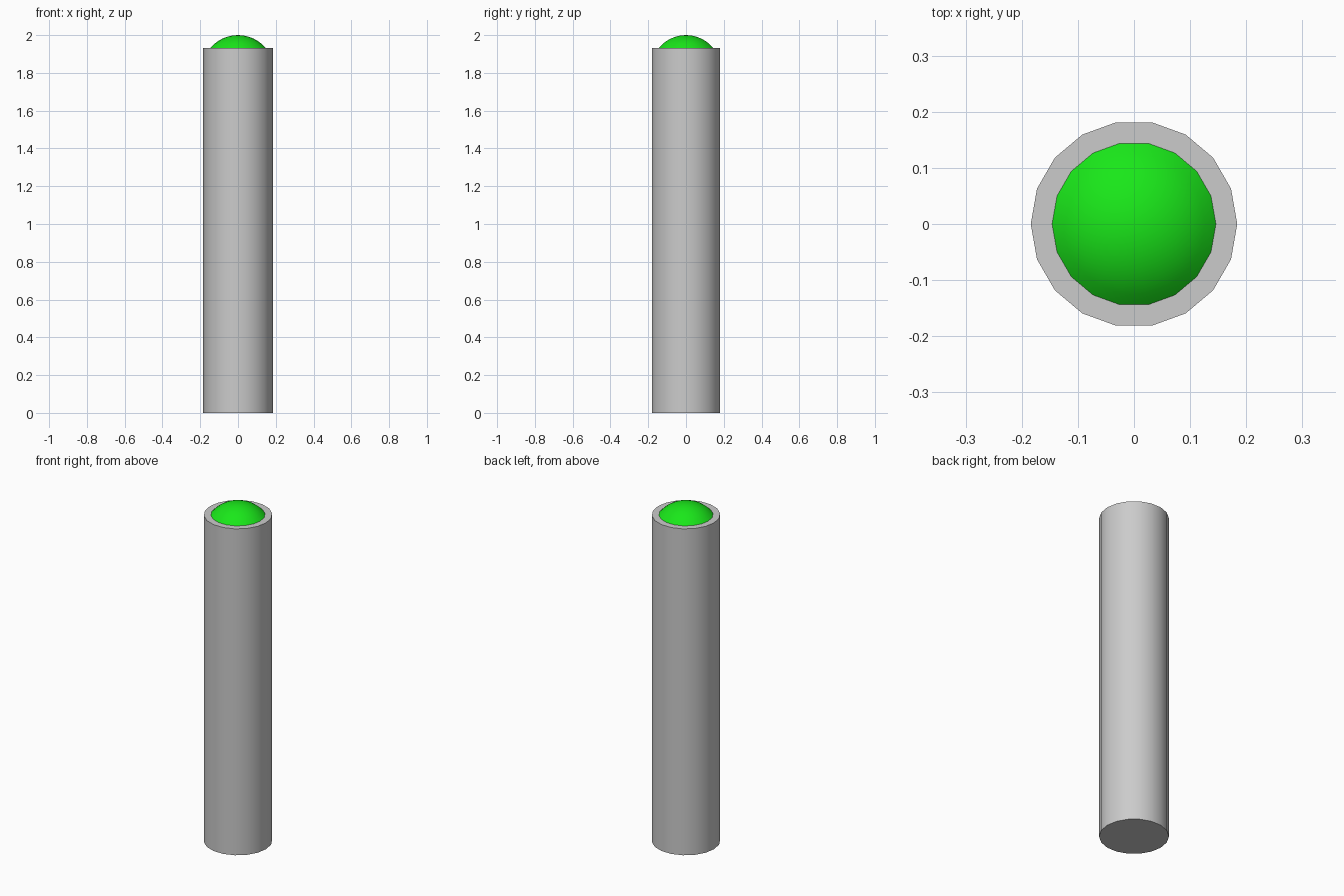
import bpy, bmesh, math

if "Cube" in bpy.data.objects:
    bpy.data.objects.remove(bpy.data.objects["Cube"])

SIDES = 18
R_BODY, R_CAP = 0.184, 0.146
TOP, TIP = 1.933, 2.0


def lathe(name, profile):
    """Revolve (radius, z) points around z; zero radius makes a pole."""
    bm = bmesh.new()
    rings = []
    for r, z in profile:
        n = SIDES if r > 1e-6 else 1
        rings.append([bm.verts.new((r * math.cos(2 * math.pi * i / SIDES),
                                    r * math.sin(2 * math.pi * i / SIDES), z))
                      for i in range(n)])
    for a, b in zip(rings, rings[1:]):
        for i in range(SIDES):
            j = (i + 1) % SIDES
            if len(b) == 1:
                bm.faces.new((a[i], a[j], b[0]))
            else:
                bm.faces.new((a[i], a[j], b[j], b[i]))
    # close flat ends
    bm.faces.new(rings[0][::-1])
    if len(rings[-1]) > 1:
        bm.faces.new(rings[-1])
    bmesh.ops.recalc_face_normals(bm, faces=bm.faces)
    me = bpy.data.meshes.new(name)
    bm.to_mesh(me)
    bm.free()
    ob = bpy.data.objects.new(name, me)
    bpy.context.collection.objects.link(ob)
    bpy.ops.object.select_all(action='DESELECT')
    ob.select_set(True)
    bpy.context.view_layer.objects.active = ob
    bpy.ops.object.shade_smooth_by_angle(angle=math.radians(35))
    return ob


# post body
lathe("post", [(R_BODY, 0), (R_BODY, TOP)])

# domed light cap: a slice of a sphere
h = TIP - TOP
R = (R_CAP ** 2 + h ** 2) / (2 * h)
a0 = math.asin(R_CAP / R)
STEPS = 6
arc = [(R * math.sin(a0 * (1 - i / STEPS)),
        TIP - R + R * math.cos(a0 * (1 - i / STEPS))) for i in range(STEPS + 1)]
cap = lathe("light_cap", arc)
green = bpy.data.materials.new("green")
green.diffuse_color = (0.01, 0.8, 0.01, 1)
green.use_nodes = True
green.node_tree.nodes["Principled BSDF"].inputs["Base Color"].default_value = green.diffuse_color
cap.data.materials.append(green)
